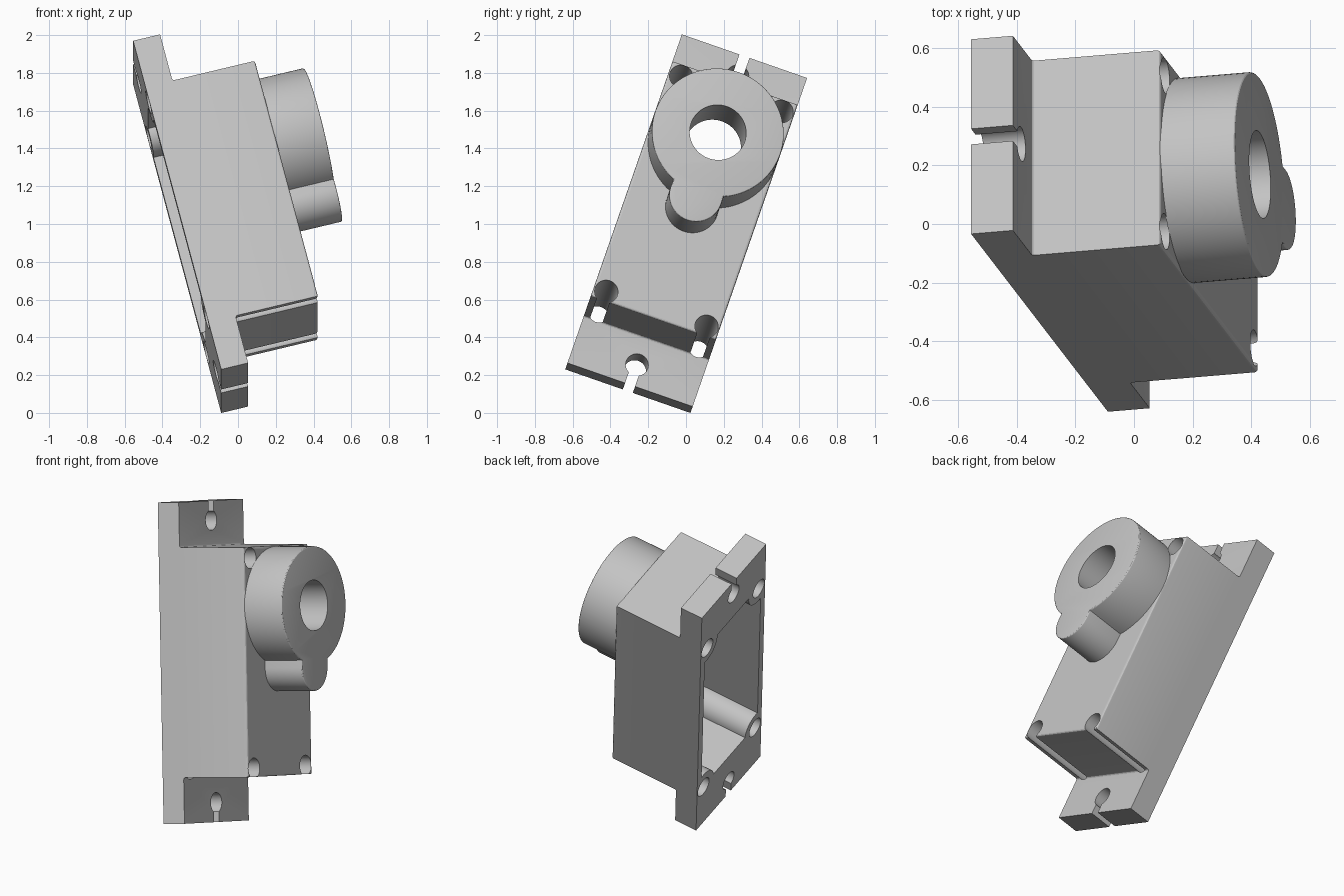
import bpy, bmesh, math
from mathutils import Matrix, Vector

cube = bpy.data.objects.get("Cube")
if cube:
    bpy.data.objects.remove(cube, do_unlink=True)

# Local frame: x = out of the mounting face, y = width, z = length; then tilted
TILT = (Matrix.Translation((-0.089, -0.308, 0.115))
        @ Matrix.Rotation(math.radians(-19.2), 4, 'X')
        @ Matrix.Rotation(math.radians(-14.2), 4, 'Y'))
HALF = 0.351                      # half width
LENGTH, FLANGE = 1.9, 0.147       # flange length and thickness
BODY_LOW, BODY_TOP, FACE = 0.273, 1.633, 0.598
BOLTS = [(s * 0.281, z) for s in (-1, 1) for z in (0.324, 1.568)]
RING_Z, RING_R, RING_FRONT = 1.279, 0.35, 0.858
TAB_Z, TAB_R = 0.914, 0.141

grey = bpy.data.materials.new("plain grey")
grey.use_nodes = True
grey.diffuse_color = (0.55, 0.55, 0.55, 1)
grey.node_tree.nodes["Principled BSDF"].inputs["Base Color"].default_value = (0.55, 0.55, 0.55, 1)


def finish(name, bm):
    bmesh.ops.recalc_face_normals(bm, faces=bm.faces)
    mesh = bpy.data.meshes.new(name)
    bm.to_mesh(mesh)
    bm.free()
    mesh.materials.append(grey)
    ob = bpy.data.objects.new(name, mesh)
    bpy.context.collection.objects.link(ob)
    return ob


def box(name, x0, x1, half_y, z0, z1):
    bm = bmesh.new()
    size = Matrix.Diagonal((x1 - x0, 2 * half_y, z1 - z0, 1))
    place = Matrix.Translation(((x0 + x1) / 2, 0, (z0 + z1) / 2))
    bmesh.ops.create_cube(bm, size=1, matrix=place @ size)
    return finish(name, bm)


def rod(name, x0, x1, y, z, r, sides=48):
    bm = bmesh.new()
    place = Matrix.Translation(((x0 + x1) / 2, y, z)) @ Matrix.Rotation(math.pi / 2, 4, 'Y')
    bmesh.ops.create_cone(bm, cap_ends=True, segments=sides, radius1=r, radius2=r,
                          depth=x1 - x0, matrix=place)
    return finish(name, bm)


def prism(name, outline, offset, soft_edge, width):
    """Extrude an outline and round the edges picked by soft_edge."""
    bm = bmesh.new()
    cap = bm.faces.new([bm.verts.new(p) for p in outline])
    swept = bmesh.ops.extrude_face_region(bm, geom=[cap])
    bmesh.ops.translate(bm, vec=Vector(offset),
                        verts=[v for v in swept["geom"] if isinstance(v, bmesh.types.BMVert)])
    bmesh.ops.recalc_face_normals(bm, faces=bm.faces)
    edges = [e for e in bm.edges if soft_edge(e.verts[0].co, e.verts[1].co)]
    bmesh.ops.bevel(bm, geom=edges, offset=width, segments=3, profile=0.5,
                    affect='EDGES', clamp_overlap=True)
    return finish(name, bm)


def combine(ob, other, operation):
    bpy.ops.object.select_all(action='DESELECT')
    bpy.context.view_layer.objects.active = ob
    ob.select_set(True)
    mod = ob.modifiers.new("combine", 'BOOLEAN')
    mod.operation, mod.object, mod.solver = operation, other, 'EXACT'
    bpy.ops.object.modifier_apply(modifier=mod.name)
    bpy.data.objects.remove(other, do_unlink=True)


# Housing: flanged profile swept across the width
profile = [(0, 0), (FLANGE, 0), (FLANGE, BODY_LOW), (FACE, BODY_LOW),
           (FACE, BODY_TOP), (FLANGE, BODY_TOP), (FLANGE, LENGTH), (0, LENGTH)]


def body_edge(a, b):
    on_face = min(a.x, b.x) > FACE - 0.001
    in_corner = (abs(a.x - FLANGE) + abs(b.x - FLANGE) < 0.001
                 and abs(a.z - b.z) < 0.001 and 0.1 < a.z < LENGTH - 0.1)
    return on_face or in_corner


housing = prism("housing", [(x, -HALF, z) for x, z in profile], (0, 2 * HALF, 0),
                body_edge, 0.012)

# Hollow interior, leaving a post around each bolt hole
cavity = box("cavity", -0.1, 0.52, 0.305, 0.335, 1.58)
for y, z in BOLTS:
    combine(cavity, rod("post", -0.2, 0.7, y, z, 0.11), 'DIFFERENCE')
combine(housing, cavity, 'DIFFERENCE')

# Bolt holes and bore through the front wall
for y, z in BOLTS:
    combine(housing, rod("bolt_hole", -0.1, 0.9, y, z, 0.062), 'DIFFERENCE')
combine(housing, rod("wall_bore", 0.4, 1, 0, RING_Z, 0.15, 64), 'DIFFERENCE')

# Keyhole slots in both flange ends
for z, low, high in ((0.115, -0.1, 0.115), (LENGTH - 0.115, LENGTH - 0.115, LENGTH + 0.1)):
    combine(housing, rod("slot_hole", -0.1, 0.25, 0, z, 0.06), 'DIFFERENCE')
    combine(housing, box("slot", -0.1, 0.25, 0.028, low, high), 'DIFFERENCE')

# Raised ring whose outline runs into a rounded tab
neck = math.asin(TAB_R / RING_R)
outline = []
for i in range(81):
    a = -math.pi / 2 + neck + (2 * math.pi - 2 * neck) * i / 80
    outline.append((FACE - 0.002, RING_R * math.cos(a), RING_Z + RING_R * math.sin(a)))
for i in range(33):
    a = math.pi + math.pi * i / 32
    outline.append((FACE - 0.002, TAB_R * math.cos(a), TAB_Z + TAB_R * math.sin(a)))
ring = prism("raised_ring", outline, (RING_FRONT - FACE + 0.002, 0, 0),
             lambda a, b: min(a.x, b.x) > RING_FRONT - 0.001, 0.008)
combine(ring, rod("ring_bore", 0.4, 1, 0, RING_Z, 0.15, 64), 'DIFFERENCE')

# Tilt into place and smooth the curved walls
for ob in (housing, ring):
    ob.data.transform(TILT)
    bpy.ops.object.select_all(action='DESELECT')
    bpy.context.view_layer.objects.active = ob
    ob.select_set(True)
    bpy.ops.object.shade_smooth_by_angle(angle=math.radians(20))
